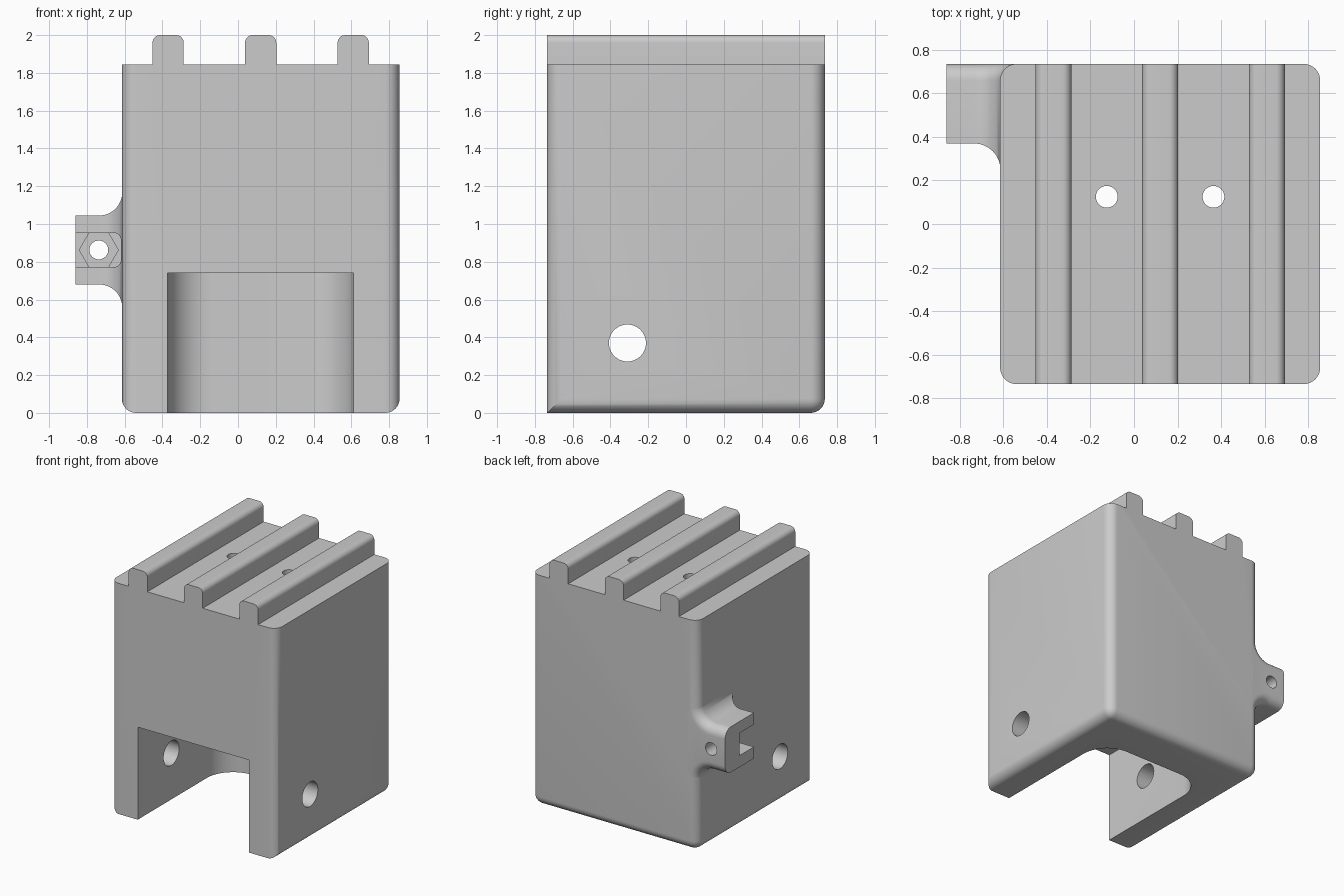
import bpy, bmesh
from math import pi, sin, cos, radians
from mathutils import Vector

if "Cube" in bpy.data.objects:
    bpy.data.objects.remove(bpy.data.objects["Cube"])

# Single plain grey material
grey = bpy.data.materials.new("plain_grey")
grey.use_nodes = True
colour = (0.6, 0.6, 0.6, 1)
grey.diffuse_color = colour
grey.node_tree.nodes["Principled BSDF"].inputs["Base Color"].default_value = colour

# Body extents
LEFT, RIGHT, HALF, TOP = -0.615, 0.855, 0.735, 1.845
MID = (LEFT + RIGHT) / 2
ROUND = 0.075


def arc(cx, cy, r, start, end, n=12):
    """Points along an arc, angles in degrees."""
    return [(cx + r * cos(radians(start + (end - start) * i / n)),
             cy + r * sin(radians(start + (end - start) * i / n))) for i in range(n + 1)]


def prism(name, outline, axis, low, high, bevel=None, radius=ROUND):
    """Extrude a 2D outline along an axis; bevel the edges chosen by a rule."""
    place = {"x": lambda a, b, d: (d, a, b),
             "y": lambda a, b, d: (a, d, b),
             "z": lambda a, b, d: (a, b, d)}[axis]
    bm = bmesh.new()
    base = bm.faces.new([bm.verts.new(place(a, b, low)) for a, b in outline])
    out = bmesh.ops.extrude_face_region(bm, geom=[base], use_keep_orig=True)
    shift = Vector(place(0, 0, high - low))
    for v in out["geom"]:
        if isinstance(v, bmesh.types.BMVert):
            v.co += shift
    bmesh.ops.recalc_face_normals(bm, faces=bm.faces)
    if bevel:
        edges = [e for e in bm.edges if bevel(e.verts[0].co, e.verts[1].co)]
        bmesh.ops.bevel(bm, geom=edges, offset=radius, offset_type="OFFSET",
                        segments=8, profile=0.5, affect="EDGES")
        bmesh.ops.recalc_face_normals(bm, faces=bm.faces)
    mesh = bpy.data.meshes.new(name)
    bm.to_mesh(mesh)
    bm.free()
    mesh.materials.append(grey)
    obj = bpy.data.objects.new(name, mesh)
    bpy.context.collection.objects.link(obj)
    return obj


def box(name, x0, x1, y0, y1, z0, z1, **kw):
    return prism(name, [(x0, y0), (x1, y0), (x1, y1), (x0, y1)], "z", z0, z1, **kw)


def combine(target, tool, operation):
    """Apply a boolean and remove the tool."""
    mod = target.modifiers.new("shape", "BOOLEAN")
    mod.operation, mod.object, mod.solver = operation, tool, "EXACT"
    bpy.context.view_layer.objects.active = target
    bpy.ops.object.modifier_apply(modifier=mod.name)
    bpy.data.objects.remove(tool)


def cut_hole(target, axis, a, b, r, low, high, sides=40):
    combine(target, prism("hole_cutter", arc(a, b, r, 0, 360, sides)[:-1], axis, low, high),
            "DIFFERENCE")


# Body: rounded upright edges, and rounded bottom edges except at the front
def body_edge(p, q):
    upright = abs(p.z - q.z) > 1
    bottom = max(p.z, q.z) < 0.01 and max(p.y, q.y) > 0
    return upright or bottom


body = box("body", LEFT, RIGHT, -HALF, HALF, 0, TOP, bevel=body_edge)

# Motor-style pocket, open at the front and bottom with rounded inner corners
back, r = 0.37, 0.23
x0, x1 = MID - 0.4925, MID + 0.4925
pocket = [(x0, -1), (x1, -1)] + arc(x1 - r, back - r, r, 0, 90) + arc(x0 + r, back - r, r, 90, 180)
combine(body, prism("pocket_cutter", pocket, "z", -0.2, 0.74), "DIFFERENCE")

# Cross hole through both legs and two holes down into the pocket
cut_hole(body, "x", -0.31, 0.37, 0.098, -1, 1.2)
for side in (-1, 1):
    cut_hole(body, "z", MID + side * 0.245, 0.125, 0.05, 0.5, 2.2, 32)

# Side bracket: flared outline from the front crossed with a flared outline from above
TIP, FLARE, WALL, DEEP = -0.86, 0.122, LEFT + 0.002, -0.5
z0, z1, front = 0.68, 1.045, 0.37
cx = WALL - FLARE
front_outline = ([(DEEP, z0 - FLARE)] + arc(cx, z0 - FLARE, FLARE, 0, 90) + [(TIP, z0), (TIP, z1)]
                 + arc(cx, z1 + FLARE, FLARE, 270, 360) + [(DEEP, z1 + FLARE)])
top_outline = ([(DEEP, front - FLARE)] + arc(cx, front - FLARE, FLARE, 0, 90)
               + [(TIP - 0.1, front), (TIP - 0.1, 1), (DEEP, 1)])


def bracket_edge(p, q):
    ends = abs(p.x - q.x) < 1e-5 and (p.x < TIP + 0.01 or p.x > DEEP - 0.01)
    return min(p.y, q.y) > HALF - 0.01 and not ends


bracket = prism("side_bracket", front_outline, "y", 0.2, HALF, bevel=bracket_edge)
combine(bracket, prism("flare_tool", top_outline, "z", 0.4, 1.4), "INTERSECT")

# Nut slot, hexagonal seat and bolt hole in the bracket
bolt_x, bolt_z, half_slot = -0.737, 0.8625, 0.09
slot = box("slot_cutter", -1, -0.62, 0.1, 0.55, bolt_z - half_slot, bolt_z + half_slot, radius=0.035,
           bevel=lambda p, q: min(p.x, q.x) > -0.7 and abs(p.y - q.y) > 0.1)
combine(bracket, slot, "DIFFERENCE")
cut_hole(bracket, "y", bolt_x, bolt_z, half_slot / cos(pi / 6) - 0.001, 0.5, 0.6, 6)
cut_hole(bracket, "y", bolt_x, bolt_z, 0.05, 0.3, 1, 32)
combine(body, bracket, "UNION")

# Three rails along the top with rounded upper edges
w, r = 0.0825, 0.04
for i, label in enumerate(("right", "middle", "left")):
    c = MID + (i - 1) * 0.49
    outline = ([(c - w, TIP_Z := TOP - 0.02), (c + w, TIP_Z)]
               + arc(c + w - r, 2 - r, r, 0, 90, 8) + arc(c - w + r, 2 - r, r, 90, 180, 8))
    combine(body, prism(label + "_rail", outline, "y", -HALF, HALF), "UNION")

# Smooth the rounded surfaces, keep the corners crisp
body.name = "housing"
bpy.ops.object.select_all(action="DESELECT")
body.select_set(True)
bpy.context.view_layer.objects.active = body
bpy.ops.object.shade_smooth_by_angle(angle=radians(30))
